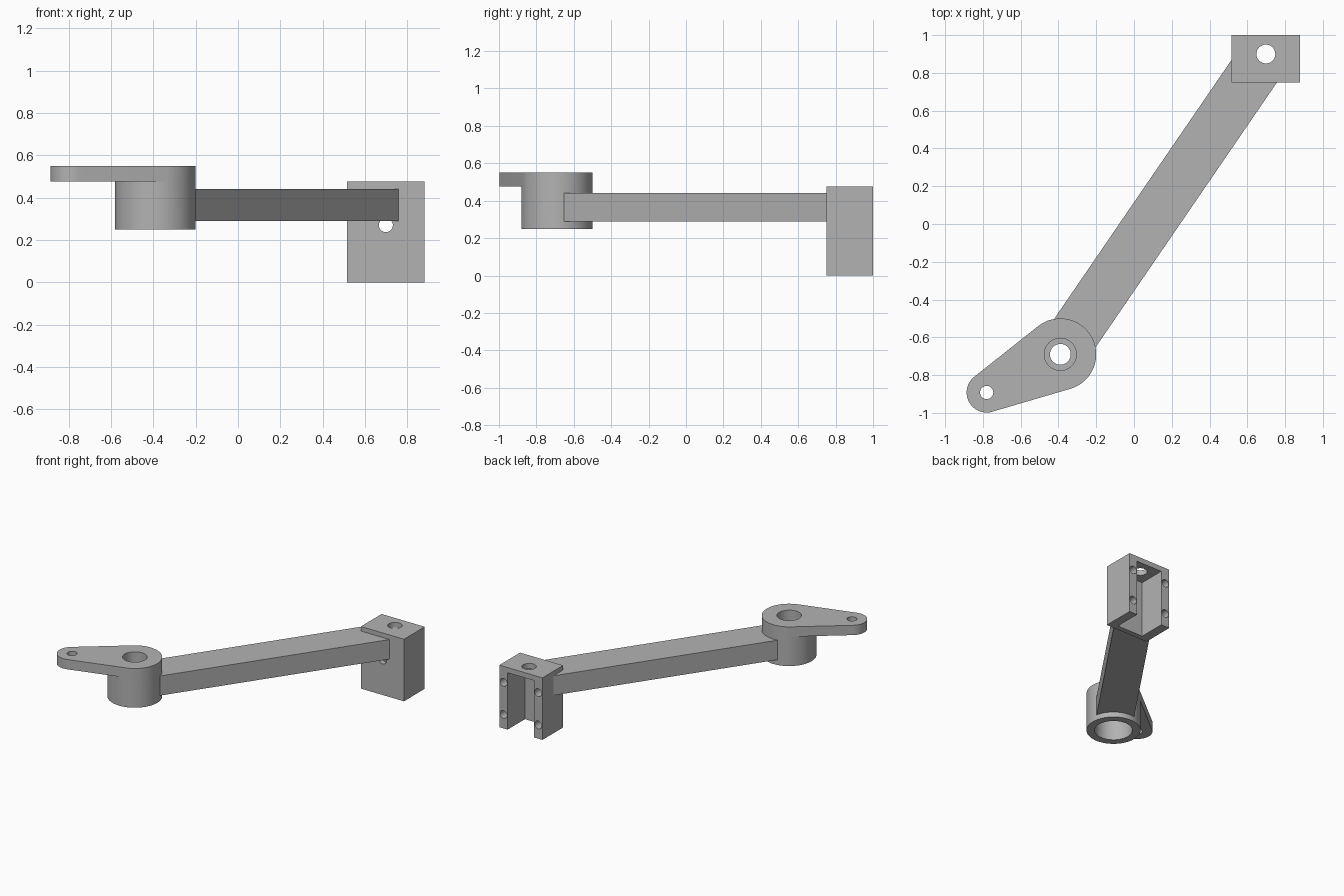
import bpy, bmesh
from math import sin, cos, pi, atan2, acos, hypot, radians
from mathutils import Vector

cube = bpy.data.objects.get("Cube")
if cube:
    bpy.data.objects.remove(cube, do_unlink=True)

grey = bpy.data.materials.new("plain grey")
grey.use_nodes = True
COLOUR = (0.45, 0.45, 0.45, 1)
grey.diffuse_color = COLOUR
grey.node_tree.nodes["Principled BSDF"].inputs["Base Color"].default_value = COLOUR


def prism(name, outline, z0, z1):
    """Extrude a flat outline from z0 up to z1."""
    bm = bmesh.new()
    face = bm.faces.new([bm.verts.new((x, y, z0)) for x, y in outline])
    out = bmesh.ops.extrude_face_region(bm, geom=[face])
    top = [v for v in out["geom"] if isinstance(v, bmesh.types.BMVert)]
    bmesh.ops.translate(bm, verts=top, vec=(0, 0, z1 - z0))
    bmesh.ops.recalc_face_normals(bm, faces=bm.faces)
    mesh = bpy.data.meshes.new(name)
    bm.to_mesh(mesh)
    bm.free()
    mesh.materials.append(grey)
    obj = bpy.data.objects.new(name, mesh)
    bpy.context.collection.objects.link(obj)
    return obj


def box(name, x0, x1, y0, y1, z0, z1):
    return prism(name, [(x0, y0), (x1, y0), (x1, y1), (x0, y1)], z0, z1)


def arc(centre, radius, start, end, steps):
    angles = [start + (end - start) * i / steps for i in range(steps + 1)]
    return [(centre[0] + radius * cos(a), centre[1] + radius * sin(a)) for a in angles]


def rod(centre, radius, z0, z1, steps=64):
    return prism("rod", arc(centre, radius, 0, 2 * pi, steps)[:-1], z0, z1)


def rod_y(x, z, radius, y0, y1):
    """Round rod lying along y."""
    obj = rod((x, -z), radius, y0, y1, 32)
    for v in obj.data.vertices:
        v.co = Vector((v.co.x, v.co.z, -v.co.y))
    return obj


def combine(target, others, operation):
    for other in others:
        other.hide_render = True
        mod = target.modifiers.new("combine", "BOOLEAN")
        mod.operation, mod.solver, mod.object = operation, "EXACT", other
    bpy.context.view_layer.update()
    graph = bpy.context.evaluated_depsgraph_get()
    mesh = bpy.data.meshes.new_from_object(target.evaluated_get(graph))
    target.modifiers.clear()
    target.data = mesh
    for other in others:
        bpy.data.objects.remove(other, do_unlink=True)


def smooth(obj):
    bpy.ops.object.select_all(action="DESELECT")
    obj.select_set(True)
    bpy.context.view_layer.objects.active = obj
    bpy.ops.object.shade_smooth_by_angle(angle=radians(30))


# Hub with a tapered lever plate on top
HUB, HUB_R = Vector((-0.39, -0.69)), 0.19
TIP, TIP_R = Vector((-0.78, -0.892)), 0.106
reach = TIP - HUB
heading = atan2(reach.y, reach.x)
spread = acos((HUB_R - TIP_R) / hypot(*reach))
outline = arc(HUB, HUB_R, heading + spread, heading + 2 * pi - spread, 48)
outline += arc(TIP, TIP_R, heading - spread, heading + spread, 32)
lever_hub = prism("lever_hub", outline, 0.475, 0.55)
combine(lever_hub, [rod(HUB, HUB_R, 0.25, 0.5)], "UNION")

# Stepped bore through the hub, and the small hole at the lever tip
combine(lever_hub, [rod(HUB, 0.133, 0.2, 0.43),
                    rod(HUB, 0.055, 0.2, 0.6),
                    rod(HUB, 0.085, 0.46, 0.6),
                    rod(TIP, 0.035, 0.4, 0.6, 32)], "DIFFERENCE")
smooth(lever_hub)

# Slanted bar, its ends buried in the hub wall and the block walls
along = Vector((0.565, 0.825)).normalized()
across = Vector((along.y, -along.x)) * 0.133
start = HUB + along * 0.135
right, left = start + across, start - across
right_end = right + along * ((0.77 - right.y) / along.y)
left_end = left + along * ((0.535 - left.x) / along.x)
arm = prism("arm", [right, right_end, (0.535, 0.77), left_end, left], 0.29, 0.44)

# Mounting block with a channel open to the back and below
block = box("mounting_block", 0.515, 0.88, 0.75, 1.0, 0, 0.475)
cutters = [box("channel", 0.588, 0.81, 0.79, 1.1, -0.1, 0.435),
           rod((0.698, 0.9), 0.05, 0.4, 0.5, 48),
           rod_y(0.698, 0.27, 0.033, 0.7, 0.85)]
# Screw holes in the back lips
for x in (0.551, 0.846):
    for z in (0.106, 0.352):
        cutters.append(rod_y(x, z, 0.03, 0.86, 1.1))
combine(block, cutters, "DIFFERENCE")
smooth(block)
